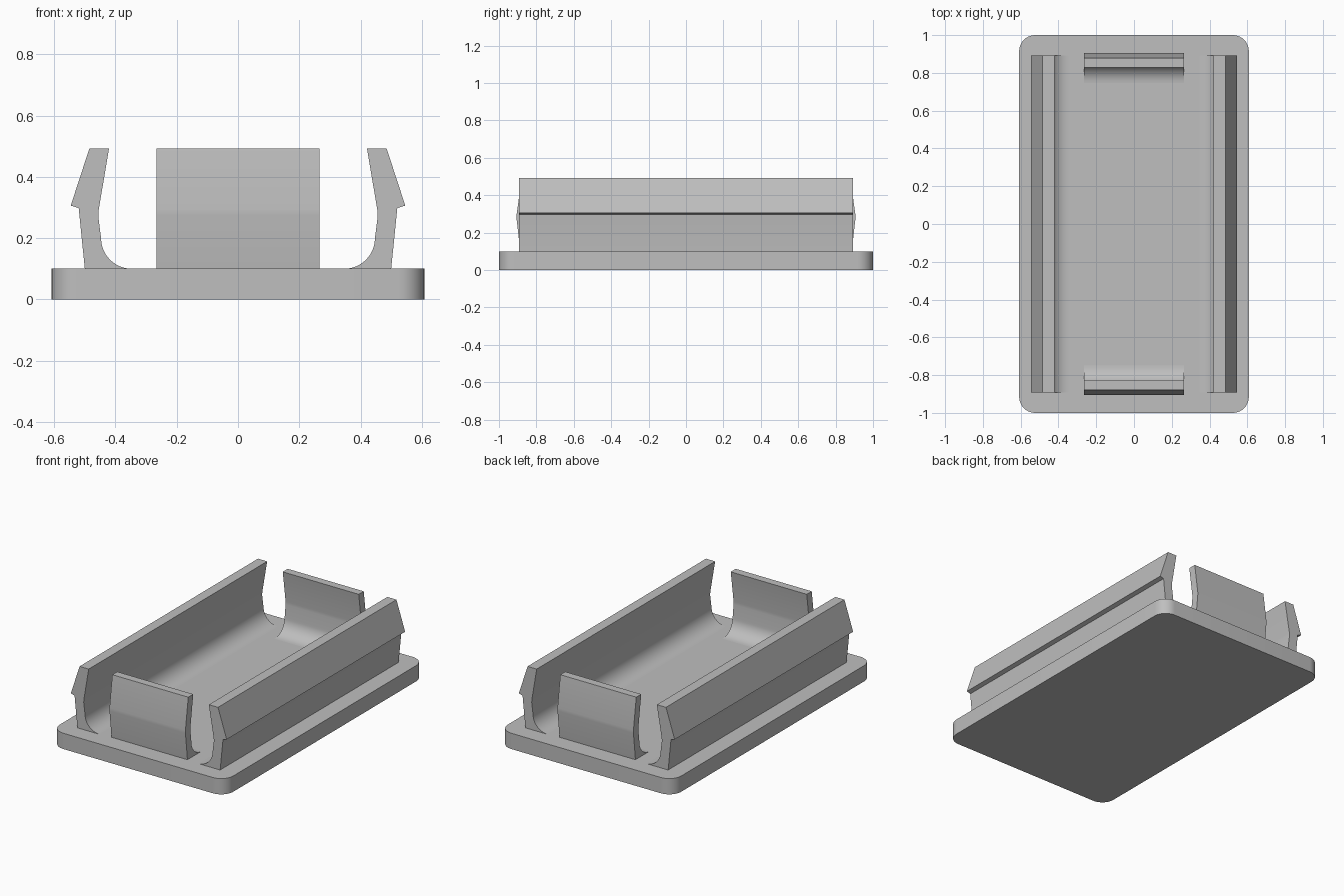
import bpy
import bmesh
from math import sin, cos, pi, radians
from mathutils import Matrix, Vector

if "Cube" in bpy.data.objects:
    bpy.data.objects.remove(bpy.data.objects["Cube"])

# One plain grey for everything
grey = bpy.data.materials.new("plain grey")
grey.use_nodes = True
colour = (0.52, 0.52, 0.52, 1)
grey.diffuse_color = colour
grey.node_tree.nodes["Principled BSDF"].inputs["Base Color"].default_value = colour

BASE_TOP = 0.10
SUNK = 0.09


def arc(cx, cy, r, start, end, steps):
    """Points on a circular arc, angles in degrees."""
    angles = [radians(start + (end - start) * i / steps) for i in range(steps + 1)]
    return [(cx + r * cos(a), cy + r * sin(a)) for a in angles]


def extrude_outline(name, points, offset, matrix=Matrix()):
    """Extrude a closed 3D outline and finish it as a named object."""
    bm = bmesh.new()
    face = bm.faces.new([bm.verts.new(p) for p in points])
    result = bmesh.ops.extrude_face_region(bm, geom=[face])
    moved = [v for v in result["geom"] if isinstance(v, bmesh.types.BMVert)]
    bmesh.ops.translate(bm, verts=moved, vec=Vector(offset))
    bmesh.ops.transform(bm, matrix=matrix, verts=bm.verts)
    bmesh.ops.recalc_face_normals(bm, faces=bm.faces)
    mesh = bpy.data.meshes.new(name)
    bm.to_mesh(mesh)
    bm.free()
    mesh.materials.append(grey)
    obj = bpy.data.objects.new(name, mesh)
    bpy.context.collection.objects.link(obj)
    bpy.ops.object.select_all(action="DESELECT")
    obj.select_set(True)
    bpy.context.view_layer.objects.active = obj
    bpy.ops.object.shade_smooth_by_angle(angle=radians(12))
    return obj


# Base plate with rounded corners
half_w, half_l, r = 0.608, 1.0, 0.085
outline = []
for i, (sx, sy) in enumerate([(1, 1), (-1, 1), (-1, -1), (1, -1)]):
    outline += arc(sx * (half_w - r), sy * (half_l - r), r, 90 * i, 90 * i + 90, 10)
extrude_outline("base_plate", [(x, y, 0) for x, y in outline], (0, 0, BASE_TOP))


def wall(name, outer, inner, fillet, half_length, turn):
    """Clip wall: outer face, inner face and a rounded foot, turned about z."""
    fx, radius = fillet
    foot = arc(fx, BASE_TOP + radius, radius, 0, -90, 12)
    profile = outer + inner + foot + [(fx, SUNK)]
    points = [(x, -half_length, z) for x, z in profile]
    extrude_outline(name, points, (0, 2 * half_length, 0), Matrix.Rotation(turn, 4, "Z"))


# Long snap walls with a barbed outer lip
side_outer = [(0.50, SUNK), (0.50, BASE_TOP), (0.52, 0.298), (0.546, 0.306), (0.485, 0.493)]
side_inner = [(0.421, 0.493), (0.455, 0.29), (0.456, 0.27)]
for name, turn in (("left_snap_wall", 0), ("right_snap_wall", pi)):
    wall(name, side_outer, side_inner, (0.347, 0.10), 0.893, turn)

# Short end tabs with a slight outward bend
end_outer = [(0.885, SUNK), (0.886, BASE_TOP), (0.906, 0.275), (0.906, 0.295), (0.878, 0.493)]
end_inner = [(0.828, 0.493), (0.856, 0.295), (0.856, 0.275)]
for name, turn in (("back_tab", pi / 2), ("front_tab", -pi / 2)):
    wall(name, end_outer, end_inner, (0.747, 0.10), 0.266, turn)
